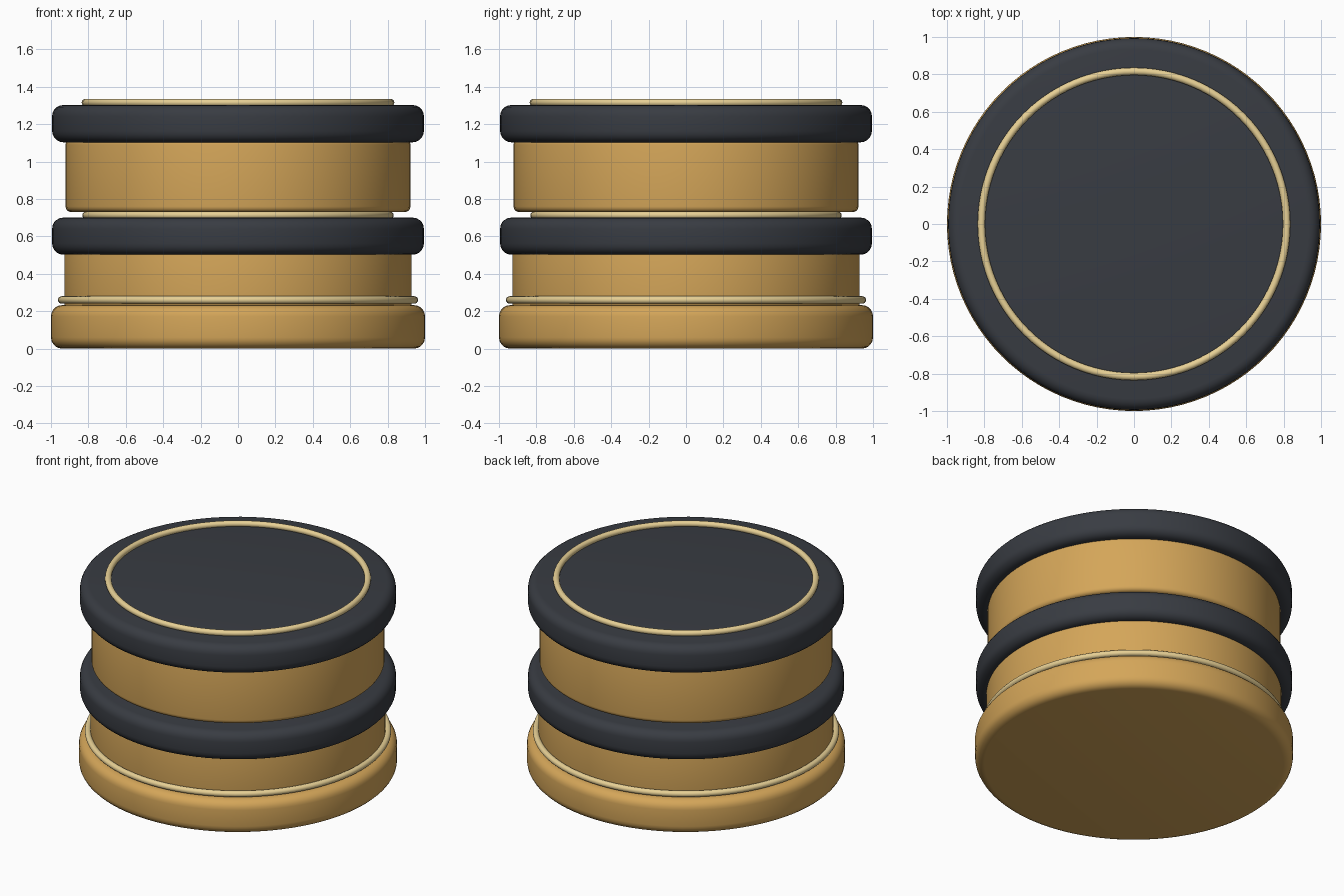
import bpy, math

if "Cube" in bpy.data.objects:
    bpy.data.objects.remove(bpy.data.objects["Cube"])

def material(name, color):
    m = bpy.data.materials.new(name)
    m.diffuse_color = color
    m.use_nodes = True
    m.node_tree.nodes["Principled BSDF"].inputs["Base Color"].default_value = m.diffuse_color
    return m

wood = material("amber", (0.66, 0.38, 0.10, 1))
dark = material("charcoal", (0.04, 0.045, 0.055, 1))
trim = material("pale_gold", (0.80, 0.63, 0.30, 1))

def finish(ob, name, mat):
    ob.name = name
    ob.data.materials.append(mat)
    bpy.ops.object.shade_smooth_by_angle(angle=math.radians(40))

def drum(name, radius, z0, z1, bevel, mat):
    bpy.ops.mesh.primitive_cylinder_add(vertices=96, radius=radius, depth=z1 - z0,
                                        location=(0, 0, (z0 + z1) / 2))
    ob = bpy.context.object
    mod = ob.modifiers.new("rounded_rim", 'BEVEL')
    mod.width = bevel
    mod.segments = 5
    mod.limit_method = 'ANGLE'
    mod.angle_limit = math.radians(40)
    bpy.ops.object.modifier_apply(modifier=mod.name)
    finish(ob, name, mat)

def ring(name, radius, z, mat, thickness=0.02):
    bpy.ops.mesh.primitive_torus_add(major_segments=96, minor_segments=16,
                                     major_radius=radius, minor_radius=thickness,
                                     location=(0, 0, z))
    finish(bpy.context.object, name, mat)

# Foot and its trim
drum("base", 1.0, 0.0, 0.232, 0.06, wood)
ring("base_trim", 0.943, 0.26, trim)

# Lower tier
drum("lower_body", 0.928, 0.22, 0.52, 0.015, wood)
drum("lower_band", 0.994, 0.502, 0.70, 0.06, dark)
ring("lower_band_trim", 0.812, 0.713, trim)

# Upper tier
drum("upper_body", 0.922, 0.73, 1.12, 0.03, wood)
drum("upper_band", 0.994, 1.103, 1.302, 0.06, dark)
ring("top_trim", 0.816, 1.315, trim)
